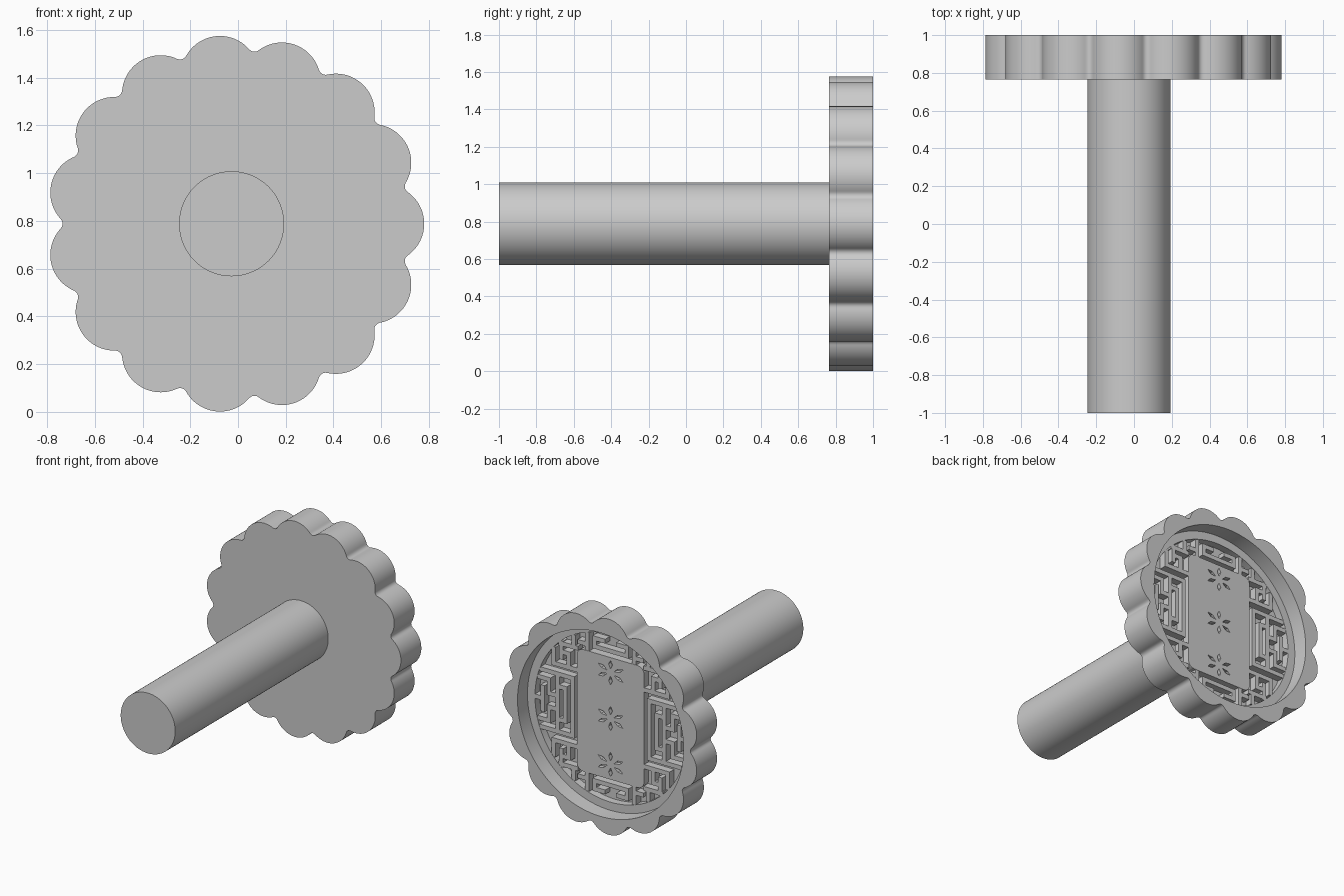
import bpy, bmesh, math

# Remove the default cube
cube = bpy.data.objects.get("Cube")
if cube:
    bpy.data.objects.remove(cube, do_unlink=True)

CX, CZ = -0.01, 0.788              # centre of the scalloped head
FRONT, BACK = 0.765, 1.0           # head thickness along y
LEDGE, FLOOR = 0.885, 0.83         # depths inside the mould
R_HOLE, R_BED = 0.67, 0.61
LOBES, C, LR, FR = 15, 0.628, 0.162, 0.03   # lobe count, lobe circle, notch fillet

grey = bpy.data.materials.new("plain grey")
grey.use_nodes = True
grey.diffuse_color = (0.6, 0.6, 0.6, 1)
grey.node_tree.nodes["Principled BSDF"].inputs["Base Color"].default_value = (0.6, 0.6, 0.6, 1)


def make(name, bm, smooth=False):
    bmesh.ops.recalc_face_normals(bm, faces=bm.faces)
    mesh = bpy.data.meshes.new(name)
    bm.to_mesh(mesh)
    bm.free()
    mesh.materials.append(grey)
    ob = bpy.data.objects.new(name, mesh)
    bpy.context.collection.objects.link(ob)
    if smooth:
        bpy.ops.object.select_all(action='DESELECT')
        ob.select_set(True)
        bpy.context.view_layer.objects.active = ob
        bpy.ops.object.shade_smooth_by_angle(angle=math.radians(30))
    return ob


def lathe(bm, rings, steps, cx, cz):
    """Bridge rings of (radius function, y) and cap both ends."""
    loops = []
    for radius, y in rings:
        loop = []
        for i in range(steps):
            a = 2 * math.pi * i / steps
            r = radius(a)
            loop.append(bm.verts.new((cx + r * math.cos(a), y, cz + r * math.sin(a))))
        loops.append(loop)
    for p, q in zip(loops, loops[1:]):
        for i in range(steps):
            j = (i + 1) % steps
            bm.faces.new((p[i], p[j], q[j], q[i]))
    bm.faces.new(loops[0])
    bm.faces.new(loops[-1])


def box(bm, x0, x1, z0, z1, y0, y1):
    v = [bm.verts.new((CX + x, y, CZ + z)) for y in (y0, y1)
         for x, z in ((x0, z0), (x1, z0), (x1, z1), (x0, z1))]
    bm.faces.new(v[:4])
    bm.faces.new(v[4:])
    for i in range(4):
        j = (i + 1) % 4
        bm.faces.new((v[i], v[j], v[4 + j], v[4 + i]))


# Scalloped outline: convex lobes joined by small concave fillets
half = math.pi / LOBES
notch_d = C * math.cos(half) + math.sqrt((LR + FR) ** 2 - (C * math.sin(half)) ** 2)
k = LR / (LR + FR)
touch = math.atan2(k * notch_d * math.sin(half),
                   C + k * (notch_d * math.cos(half) - C))


def scallop(a):
    t = abs((a + half) % (2 * half) - half)
    if t <= touch:
        return C * math.cos(t) + math.sqrt(LR ** 2 - (C * math.sin(t)) ** 2)
    u = half - t
    return notch_d * math.cos(u) - math.sqrt(FR ** 2 - (notch_d * math.sin(u)) ** 2)


def circle(r):
    return lambda a: r


# Head with stepped recess at the back
bm = bmesh.new()
lathe(bm, [(scallop, FRONT), (scallop, BACK), (circle(R_HOLE), BACK), (circle(R_HOLE), LEDGE),
           (circle(R_BED), LEDGE), (circle(R_BED), FLOOR)], LOBES * 48, CX, CZ)
make("scalloped_head", bm, True)

# Round handle
bm = bmesh.new()
lathe(bm, [(circle(0.22), -1.0), (circle(0.22), FRONT + 0.01)], 96, -0.027, CZ)
make("handle", bm, True)

# Central panel with rounded corners
PW, PH, PR = 0.27, 0.445, 0.05
bm = bmesh.new()
outline = []
for n, (sx, sz) in enumerate(((1, 1), (-1, 1), (-1, -1), (1, -1))):
    for i in range(7):
        a = math.pi / 2 * (n + i / 6)
        outline.append((CX + sx * (PW - PR) + PR * math.cos(a),
                        CZ + sz * (PH - PR) + PR * math.sin(a)))
face = bm.faces.new([bm.verts.new((x, FLOOR - 0.01, z)) for x, z in outline])
ext = bmesh.ops.extrude_face_region(bm, geom=[face])
for v in ext["geom"]:
    if isinstance(v, bmesh.types.BMVert):
        v.co.y = LEDGE
panel = make("centre_panel", bm)

# Three abstract flower carvings, cut into the panel as slim petals
bm = bmesh.new()
for row in (-0.335, 0, 0.335):
    for i in range(6):
        a = math.pi * (i / 3 + 1 / 6)
        petal = []
        for along, side in ((0.03, 0), (0.07, 0.014), (0.105, 0), (0.07, -0.014)):
            petal.append((CX + 1.1 * (along * math.cos(a) - side * math.sin(a)),
                          CZ + row + 0.85 * (along * math.sin(a) + side * math.cos(a))))
        near = [bm.verts.new((x, LEDGE + 0.02, z)) for x, z in petal]
        far = [bm.verts.new((x, LEDGE - 0.03, z)) for x, z in petal]
        bm.faces.new(near)
        bm.faces.new(far)
        for p in range(4):
            q = (p + 1) % 4
            bm.faces.new((near[p], near[q], far[q], far[p]))
cutter = make("petal_cutter", bm)
cutter.hide_render = True
cutter.hide_viewport = True
cutter.display_type = 'WIRE'
cut = panel.modifiers.new("carving", 'BOOLEAN')
cut.operation = 'DIFFERENCE'
cut.solver = 'EXACT'
cut.object = cutter

# Fretwork lattice: one quadrant of bars, mirrored across both axes
W = 0.016
bm = bmesh.new()


def fret(x0, z0, x1, z1):
    """Straight bar; an end given as None runs out to the rim of the bed."""
    if x1 is None:
        x1 = math.sqrt(R_BED ** 2 - z0 ** 2) - W
    if z1 is None:
        z1 = math.sqrt(R_BED ** 2 - x0 ** 2) - W
    for sx in (-1, 1):
        for sz in (-1, 1):
            xs = sorted((sx * (x0 - W), sx * (x1 + W)))
            zs = sorted((sz * (z0 - W), sz * (z1 + W)))
            box(bm, *xs, *zs, FLOOR - 0.01, LEDGE - 0.002)


for bar in (
        (0.31, 0, 0.31, 0.21), (0.43, 0, 0.43, 0.21), (0.31, 0.21, 0.43, 0.21),   # side frame
        (0.37, 0, 0.37, 0.12), (0.37, 0.12, 0.43, 0.12),                          # inner key
        (0.43, 0.05, 0.50, 0.05), (0.50, 0.05, 0.50, 0.15), (0.50, 0.15, None, 0.15),
        (0.55, 0.0, None, 0.0), (0.55, 0, 0.55, 0.08),
        (0.43, 0.21, None, 0.21), (0.28, 0.28, 0.46, 0.28), (0.46, 0.28, 0.46, None),
        (0.34, 0.28, 0.34, 0.38), (0.34, 0.38, 0.40, 0.38), (0.40, 0.34, 0.40, None),
        (0.28, 0.44, None, 0.44), (0.30, 0.44, 0.30, None),                       # corners
        (0.0, 0.49, 0.13, 0.49), (0.13, 0.49, 0.13, 0.54), (0.06, 0.55, 0.13, 0.55),
        (0.19, 0.44, 0.19, None), (0.19, 0.49, 0.25, 0.49)):                      # top and bottom
    fret(*bar)
make("fretwork", bm)
